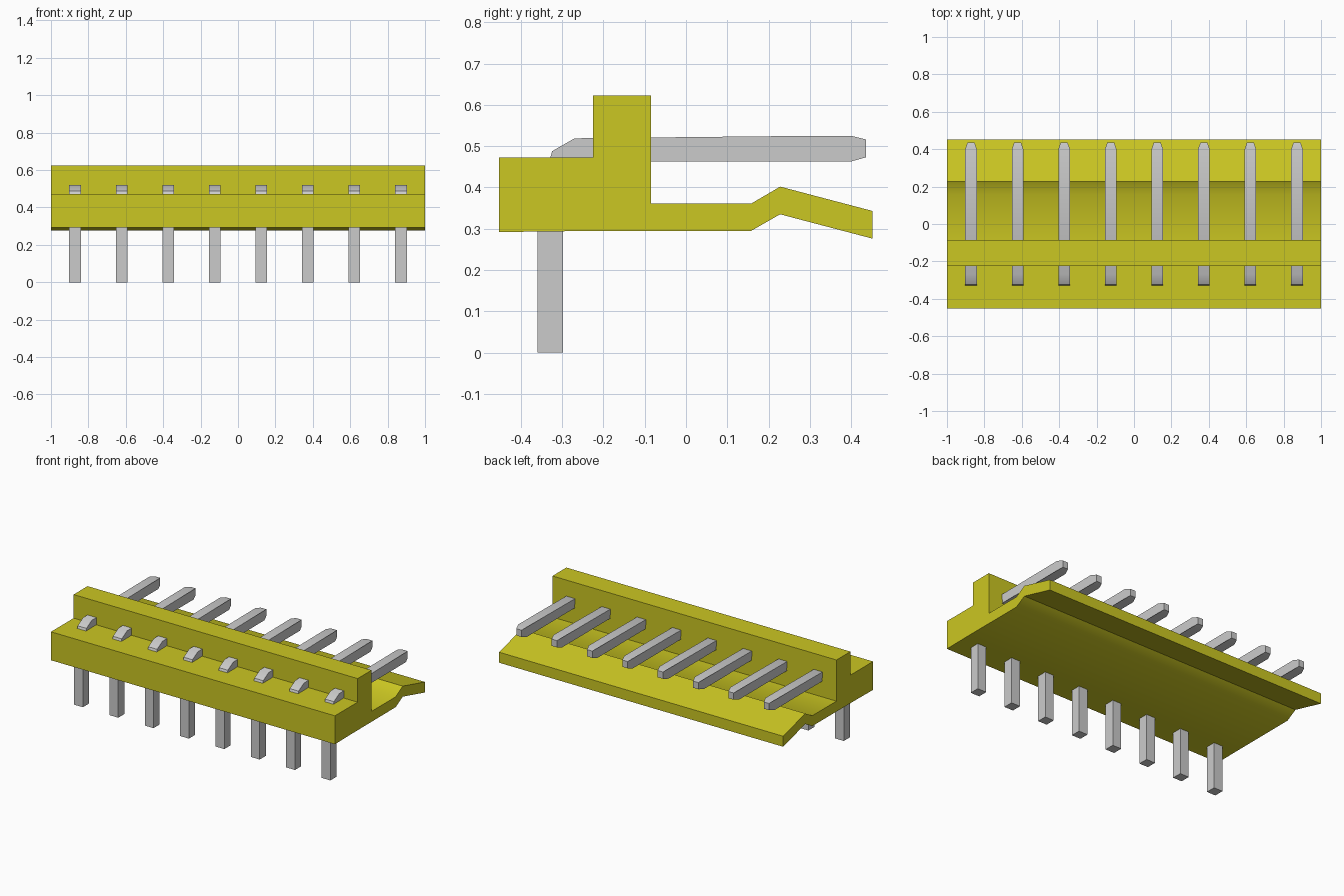
import bpy
import bmesh
import math

if "Cube" in bpy.data.objects:
    bpy.data.objects.remove(bpy.data.objects["Cube"], do_unlink=True)


def make_material(name, color):
    mat = bpy.data.materials.new(name)
    mat.use_nodes = True
    mat.diffuse_color = color
    mat.node_tree.nodes["Principled BSDF"].inputs["Base Color"].default_value = color
    return mat


def extrude_profile(name, profile, x_center, width, mat):
    """Extrude a (y, z) side profile along x, centred on x_center."""
    bm = bmesh.new()
    face = bm.faces.new([bm.verts.new((-width / 2, y, z)) for y, z in profile])
    result = bmesh.ops.extrude_face_region(bm, geom=[face])
    moved = [g for g in result["geom"] if isinstance(g, bmesh.types.BMVert)]
    bmesh.ops.translate(bm, vec=(width, 0, 0), verts=moved)
    bmesh.ops.recalc_face_normals(bm, faces=bm.faces)
    mesh = bpy.data.meshes.new(name)
    bm.to_mesh(mesh)
    bm.free()
    mesh.materials.append(mat)
    obj = bpy.data.objects.new(name, mesh)
    obj.location.x = x_center
    bpy.context.collection.objects.link(obj)
    return obj


def smooth(obj):
    bpy.ops.object.select_all(action="DESELECT")
    obj.select_set(True)
    bpy.context.view_layer.objects.active = obj
    bpy.ops.object.shade_smooth_by_angle(angle=math.radians(35))


yellow = make_material("yellow plastic", (0.6, 0.57, 0.016, 1))
silver = make_material("silver metal", (0.6, 0.6, 0.6, 1))

# Housing: stepped block, upright wall and bent locking flap
housing_profile = [
    (-0.453, 0.292), (-0.29, 0.294), (0.158, 0.295), (0.228, 0.335),
    (0.452, 0.276), (0.452, 0.343), (0.228, 0.402), (0.158, 0.361),
    (-0.085, 0.361), (-0.085, 0.623), (-0.225, 0.623), (-0.225, 0.473),
    (-0.453, 0.473),
]
smooth(extrude_profile("housing", housing_profile, 0, 2, yellow))

# Pins: right-angle bars with a chamfered bend and a tapered tip
pin_profile = [
    (-0.36, 0), (-0.298, 0), (-0.298, 0.463), (0.4, 0.463),
    (0.436, 0.473), (0.436, 0.516), (0.4, 0.525), (0.2, 0.524),
    (-0.27, 0.519), (-0.324, 0.488), (-0.331, 0.465), (-0.36, 0.43),
]
pin_count = 8
pitch = 0.249
for i in range(pin_count):
    x = (i - (pin_count - 1) / 2) * pitch
    pin = extrude_profile(f"pin_{i + 1}", pin_profile, x, 0.062, silver)
    for v in pin.data.vertices:
        if v.co.y > 0.42:
            v.co.x *= 0.6
    smooth(pin)
